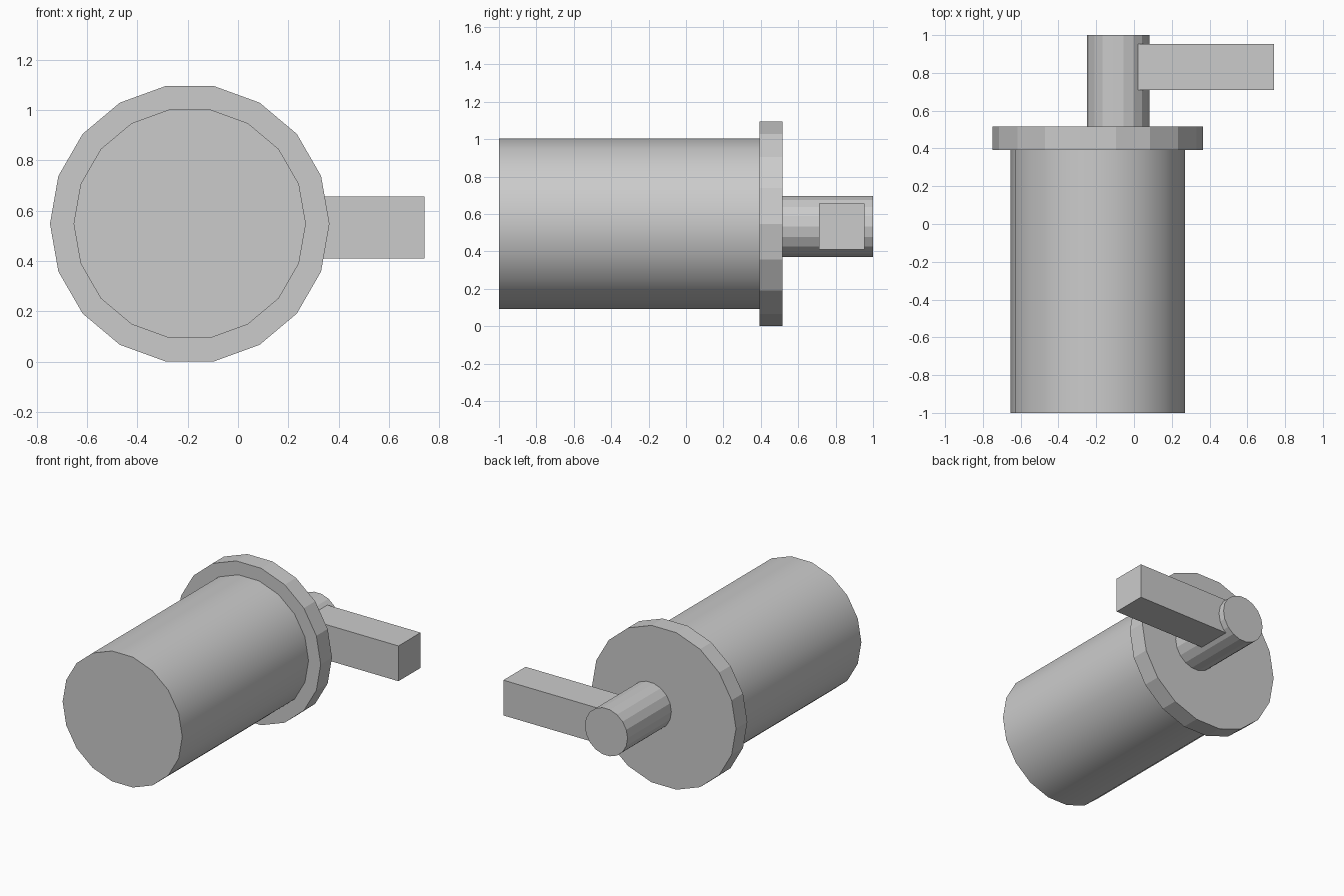
import bpy, bmesh, math

if "Cube" in bpy.data.objects:
    bpy.data.objects.remove(bpy.data.objects["Cube"])

SIDES = 18


def make_object(name, bm):
    bmesh.ops.recalc_face_normals(bm, faces=bm.faces[:])
    mesh = bpy.data.meshes.new(name)
    bm.to_mesh(mesh)
    bm.free()
    obj = bpy.data.objects.new(name, mesh)
    bpy.context.collection.objects.link(obj)
    return obj


def cylinder_y(name, x, z, radius, y0, y1):
    """Prism along y with corners on the left and right."""
    bm = bmesh.new()
    angles = [2 * math.pi * i / SIDES for i in range(SIDES)]
    ring = [bm.verts.new((x + radius * math.cos(a), y0, z + radius * math.sin(a)))
            for a in angles]
    cap = bm.faces.new(ring)
    # keep the starting cap and extrude the side walls and far cap
    geom = bmesh.ops.extrude_face_region(bm, geom=[cap], use_keep_orig=True)["geom"]
    for v in geom:
        if isinstance(v, bmesh.types.BMVert):
            v.co.y = y1
    return make_object(name, bm)


def box(name, lo, hi):
    bm = bmesh.new()
    bmesh.ops.create_cube(bm, size=1)
    for v in bm.verts:
        v.co = [lo[i] if v.co[i] < 0 else hi[i] for i in range(3)]
    return make_object(name, bm)


# Large smooth drum
drum = cylinder_y("drum", -0.192, 0.548, 0.462, -1.0, 0.392)
bpy.context.view_layer.objects.active = drum
drum.select_set(True)
bpy.ops.object.shade_smooth_by_angle(angle=math.radians(30))

# Faceted flange and off-centre pin behind it
cylinder_y("flange", -0.192, 0.548, 0.556, 0.392, 0.517)
cylinder_y("pin", -0.084, 0.533, 0.165, 0.517, 1.0)

# Square bar rooted in the pin and reaching to the right
box("side_bar", (0.0, 0.71, 0.41), (0.742, 0.954, 0.656))
